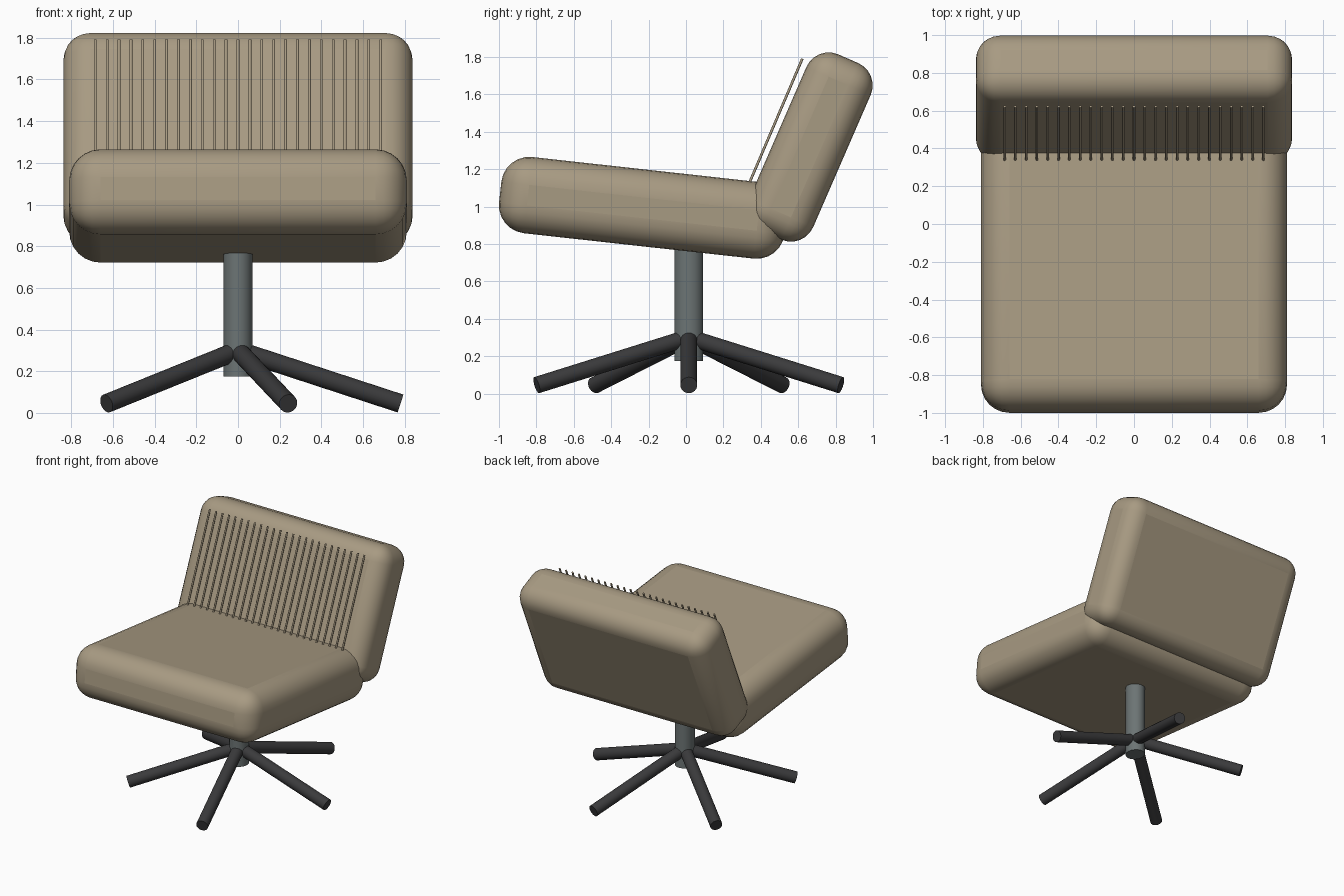
import bpy
from math import radians, cos, sin, tau
from mathutils import Vector

cube = bpy.data.objects.get("Cube")
if cube:
    bpy.data.objects.remove(cube, do_unlink=True)


def material(name, colour):
    m = bpy.data.materials.new(name)
    m.use_nodes = True
    m.diffuse_color = (*colour, 1)
    m.node_tree.nodes["Principled BSDF"].inputs["Base Color"].default_value = (*colour, 1)
    return m


tan = material("tan_upholstery", (0.39, 0.325, 0.225))
steel = material("grey_steel", (0.15, 0.175, 0.175))
charcoal = material("charcoal_metal", (0.043, 0.043, 0.045))


def cushion(name, size, centre, tilt, radius):
    """Box with rounded edges, tilted about the x axis."""
    bpy.ops.mesh.primitive_cube_add(size=1, location=centre)
    ob = bpy.context.object
    ob.name = name
    ob.scale = size
    bpy.ops.object.transform_apply(location=False, rotation=False, scale=True)
    ob.rotation_euler.x = radians(tilt)
    bevel = ob.modifiers.new("rounded_edges", 'BEVEL')
    bevel.width = radius
    bevel.segments = 6
    bevel.limit_method = 'NONE'
    ob.data.materials.append(tan)
    bpy.ops.object.shade_smooth_by_angle(angle=radians(40))
    return ob


def rod(name, start, end, radius, mat, sides=24):
    """Capped cylinder between two points."""
    start, end = Vector(start), Vector(end)
    axis = end - start
    bpy.ops.mesh.primitive_cylinder_add(vertices=sides, radius=radius, depth=axis.length,
                                        location=(start + end) / 2)
    ob = bpy.context.object
    ob.name = name
    ob.rotation_euler = axis.to_track_quat('Z', 'Y').to_euler()
    ob.data.materials.append(mat)
    bpy.ops.object.shade_smooth_by_angle(angle=radians(40))
    return ob


# Cushions
cushion("seat", (1.62, 1.536, 0.41), (0, -0.23, 0.993), -6.3, 0.15)
cushion("backrest", (1.675, 0.375, 1.03), (0, 0.662, 1.318), -23.5, 0.13)

# Row of thin slats in front of the backrest
slats = 25
for i in range(slats):
    x = -0.685 + 1.37 * i / (slats - 1)
    rod(f"back_slat_{i + 1}", (x, 0.30, 1.035), (x, 0.622, 1.79), 0.007, tan, 10)

# Pedestal post, slightly deeper than wide
post = rod("post", (0, 0.015, 0.175), (0, 0.015, 0.95), 0.07, steel, 32)
post.scale.y = 1.1

# Five splayed legs on a slightly deep oval footprint
for i in range(5):
    a = tau * i / 5
    foot = (0.78 * cos(a), 0.015 + 0.855 * sin(a), 0.045)
    rod(f"leg_{i + 1}", (0, 0.015, 0.30), foot, 0.045, charcoal)
